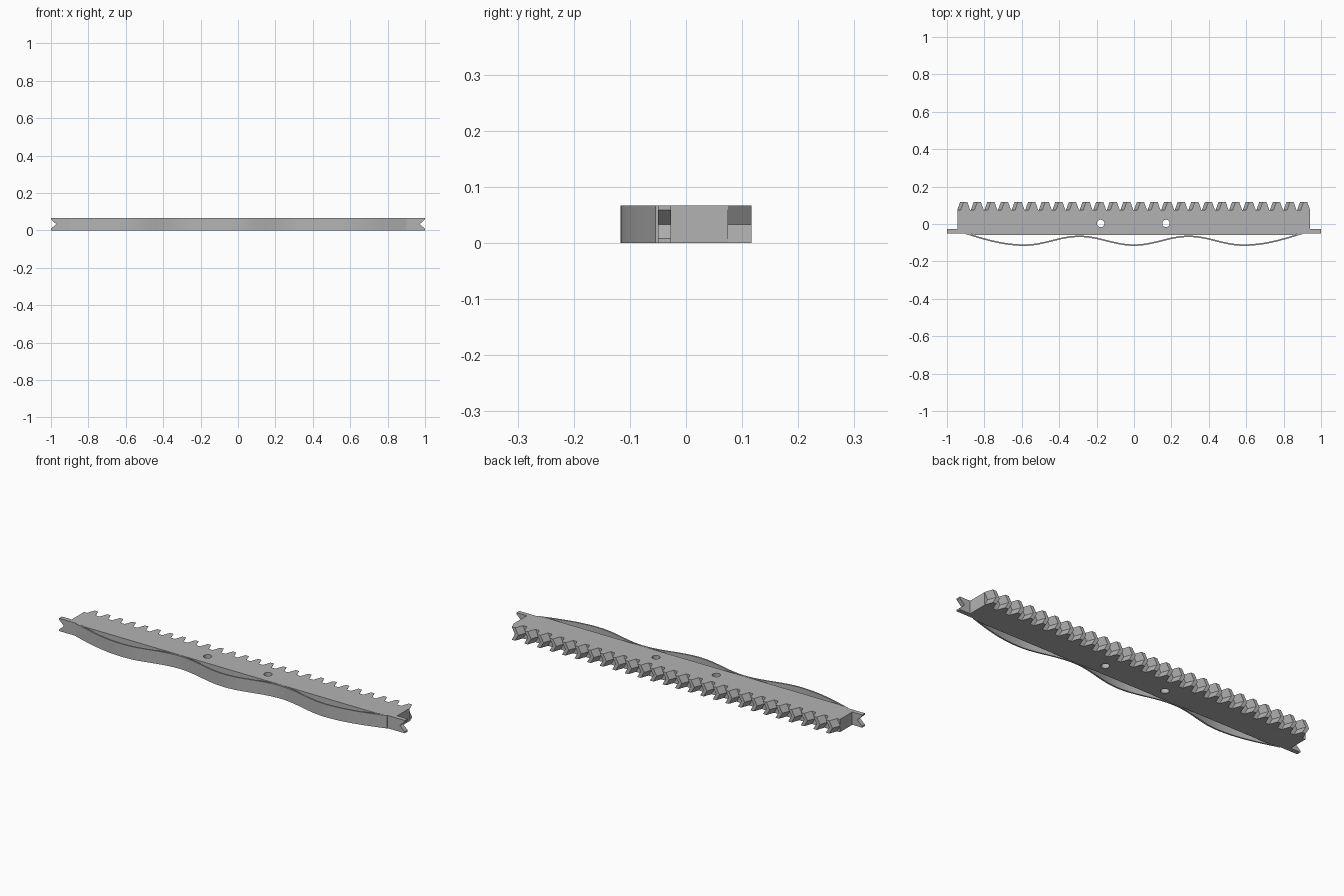
import bpy, bmesh, math

if "Cube" in bpy.data.objects:
    bpy.data.objects.remove(bpy.data.objects["Cube"], do_unlink=True)

H = 0.067          # full height
MID = H / 2

grey = bpy.data.materials.new("plain grey")
grey.diffuse_color = (0.45, 0.45, 0.45, 1)
grey.use_nodes = True
grey.node_tree.nodes["Principled BSDF"].inputs["Base Color"].default_value = (0.45, 0.45, 0.45, 1)


def finish(name, bm):
    bmesh.ops.recalc_face_normals(bm, faces=bm.faces)
    mesh = bpy.data.meshes.new(name)
    bm.to_mesh(mesh)
    bm.free()
    mesh.materials.append(grey)
    obj = bpy.data.objects.new(name, mesh)
    bpy.context.collection.objects.link(obj)
    return obj


def loft(bm, rings):
    """Closed rings joined by walls and capped at both ends."""
    rows = [[bm.verts.new(p) for p in ring] for ring in rings]
    n = len(rows[0])
    for a, b in zip(rows, rows[1:]):
        for i in range(n):
            j = (i + 1) % n
            bm.faces.new((a[i], a[j], b[j], b[i]))
    bm.faces.new(rows[0])
    bm.faces.new(rows[-1])


def slab(name, outline):
    bm = bmesh.new()
    loft(bm, [[(x, y, z) for x, y in outline] for z in (0, H)])
    return finish(name, bm)


# Rack bar with chamfered front corners
LEFT, RIGHT, ROOT = -0.943, 0.94, 0.075
bar = slab("rack_bar", [(LEFT, -0.05), (-0.89, -0.05), (-0.84, -0.06), (0.84, -0.06),
                        (0.89, -0.05), (RIGHT, -0.05), (RIGHT, ROOT), (LEFT, ROOT)])

# Two round holes through the bar
for i, x in enumerate((-0.178, 0.171)):
    bm = bmesh.new()
    bmesh.ops.create_cone(bm, cap_ends=True, segments=32, radius1=0.02, radius2=0.02, depth=0.2)
    bmesh.ops.translate(bm, verts=bm.verts, vec=(x, 0.003, MID))
    cutter = finish(f"hole_cutter_{i + 1}", bm)
    cutter.hide_render = True
    cutter.hide_set(True)
    cutter.display_type = 'WIRE'
    mod = bar.modifiers.new("hole", 'BOOLEAN')
    mod.operation = 'DIFFERENCE'
    mod.solver = 'EXACT'
    mod.object = cutter

# Herringbone teeth: the middle layer is shifted towards -x
COUNT, PITCH, SHIFT = 26, 0.0727, 0.019
bm = bmesh.new()
for i in range(COUNT):
    cx = -0.901 + i * PITCH
    rings = []
    for z, shift in ((0, 0), (MID, -SHIFT), (H, 0)):
        c = cx + shift
        rings.append([(c - 0.025, ROOT, z), (c + 0.025, ROOT, z),
                      (c + 0.010, 0.117, z), (c - 0.010, 0.117, z)])
    loft(bm, rings)
finish("rack_teeth", bm)

# End tabs with a V notch in the tip
for side, name in ((1, "left_end_tab"), (-1, "right_end_tab")):
    profile = [(0.92, 0), (1, 0), (1, 0.008), (0.972, MID), (1, H - 0.008), (1, H), (0.92, H)]
    bm = bmesh.new()
    loft(bm, [[(side * x, y, z) for x, z in profile] for y in (-0.05, -0.027)])
    finish(name, bm)


# Wavy leaf spring along the front
def wave(x):
    x = abs(x)
    if x > 0.585:
        return -0.05 - 0.063 * math.sin(math.pi / 2 * (0.9 - x) / 0.315)
    return -0.0895 - 0.0235 * math.cos(2 * math.pi * x / 0.585)


STEPS, HALF = 120, 0.004
path = [-0.9 + 1.8 * i / STEPS for i in range(STEPS + 1)]
spring = slab("leaf_spring", [(x, wave(x) - HALF) for x in path] +
              [(x, wave(x) + HALF) for x in reversed(path)])
bpy.ops.object.select_all(action='DESELECT')
spring.select_set(True)
bpy.context.view_layer.objects.active = spring
bpy.ops.object.shade_smooth_by_angle(angle=math.radians(30))
